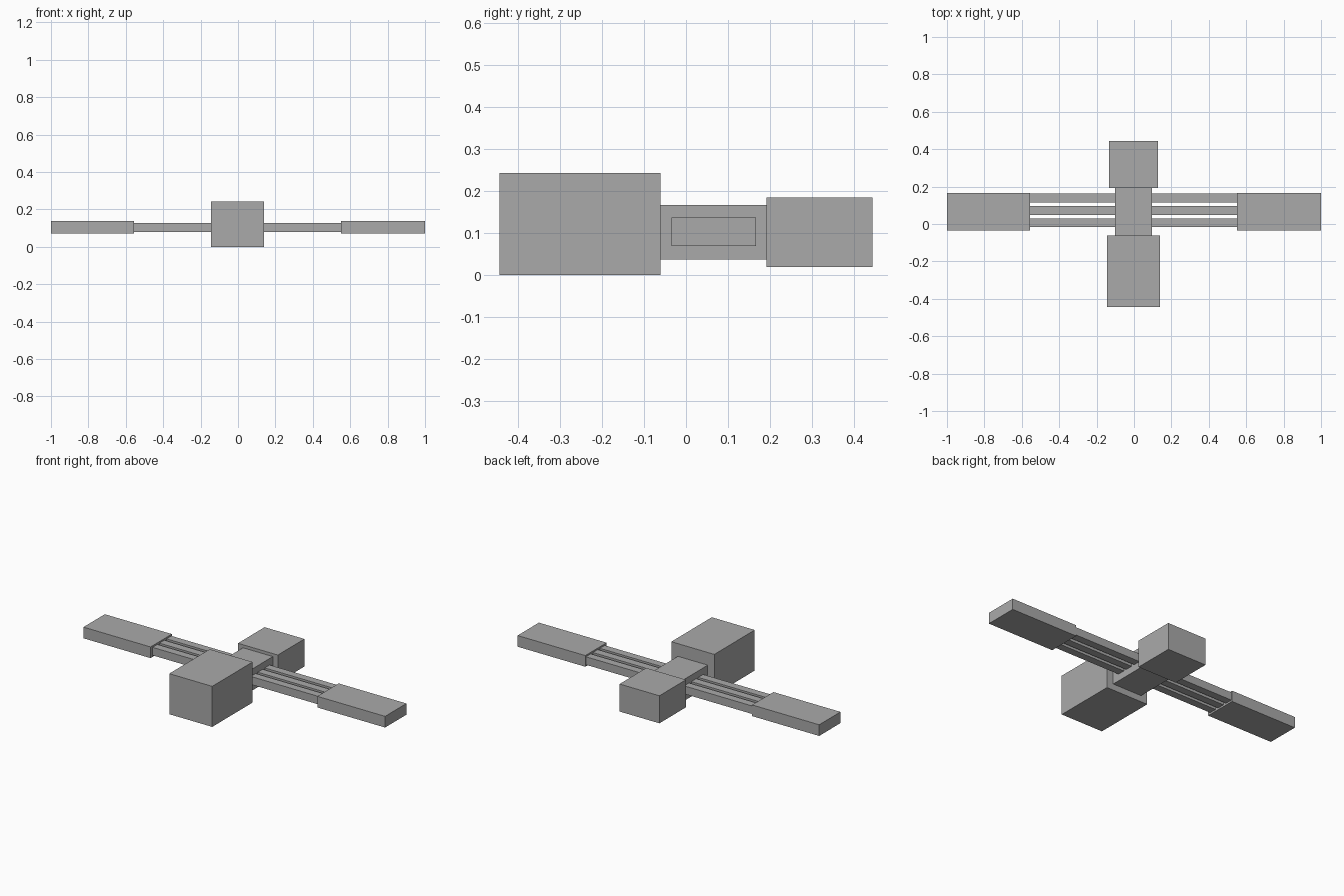
import bpy

if "Cube" in bpy.data.objects:
    bpy.data.objects.remove(bpy.data.objects["Cube"])

grey = bpy.data.materials.new("plain grey")
grey.diffuse_color = (0.4, 0.4, 0.4, 1.0)
grey.use_nodes = True
grey.node_tree.nodes["Principled BSDF"].inputs["Base Color"].default_value = grey.diffuse_color

CX = -0.0025  # hull centre line


def box(name, x, y, z):
    """Box spanning the given (min, max) ranges."""
    spans = (x, y, z)
    bpy.ops.mesh.primitive_cube_add(size=1, location=[(a + b) / 2 for a, b in spans])
    obj = bpy.context.object
    obj.name = name
    obj.scale = [b - a for a, b in spans]
    bpy.ops.object.transform_apply(location=False, rotation=False, scale=True)
    obj.data.materials.append(grey)
    return obj


# Central hull: large front block, narrow middle, rear block
box("front_block", (CX - 0.1425, CX + 0.1425), (-0.444, -0.061), (0.0, 0.243))
box("middle_body", (CX - 0.099, CX + 0.099), (-0.061, 0.192), (0.038, 0.167))
box("rear_block", (CX - 0.132, CX + 0.132), (0.192, 0.444), (0.02, 0.185))

# Arms on each side: three parallel rods carrying an end panel
for side, label in ((-1, "left"), (1, "right")):
    def span(inner, outer):
        return tuple(sorted((CX + side * inner, side * outer)))

    box(f"{label}_panel", span(0.553, 1.0), (-0.035, 0.167), (0.07, 0.137))
    for i, y in enumerate((0.006, 0.072, 0.139)):
        box(f"{label}_rod_{i + 1}", span(0.099, 0.555),
            (y - 0.023, y + 0.023), (0.08, 0.128))
